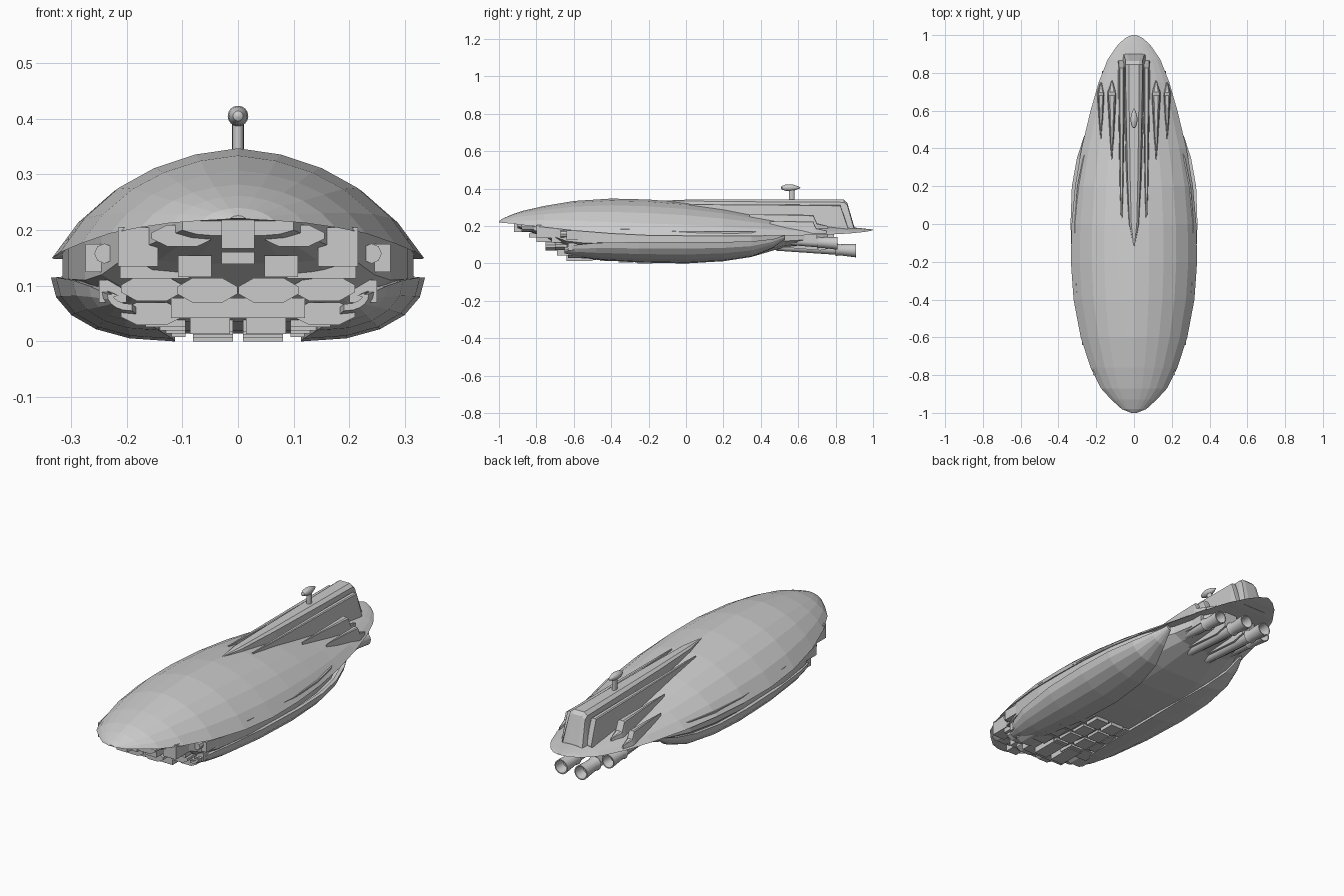
import bpy, bmesh, math
from math import sin, cos, pi


def loft(name, rings, cap=True):
    """Skin a list of closed rings of (x, y, z) points."""
    bm = bmesh.new()
    vs = [[bm.verts.new(p) for p in r] for r in rings]
    n = len(rings[0])
    for a, b in zip(vs, vs[1:]):
        for i in range(n):
            j = (i + 1) % n
            bm.faces.new((a[i], a[j], b[j], b[i]))
    if cap:
        bm.faces.new(vs[0])
        bm.faces.new(vs[-1])
    bmesh.ops.recalc_face_normals(bm, faces=bm.faces)
    me = bpy.data.meshes.new(name)
    bm.to_mesh(me)
    bm.free()
    ob = bpy.data.objects.new(name, me)
    bpy.context.collection.objects.link(ob)
    return ob


def smooth(ob):
    bpy.ops.object.select_all(action='DESELECT')
    ob.select_set(True)
    bpy.context.view_layer.objects.active = ob
    bpy.ops.object.shade_smooth_by_angle(angle=math.radians(35))


def mirror(ob):
    ob.modifiers.new("mirror", 'MIRROR')
    return ob


def lathe_y(name, x, z, prof, n=12, drop=0.0):
    """Turn (y, radius) points about an axis along y; drop lowers it per unit y."""
    y0 = prof[0][0]
    ob = loft(name, [[(x + r * cos(2 * pi * i / n), y, z - drop * (y - y0) + r * sin(2 * pi * i / n))
                      for i in range(n)] for y, r in prof])
    smooth(ob)
    return ob


def block(name, x, z, hw, hh, y0, y1, cut=0.0):
    """Box along y; cut > 0 tapers its sides into an elongated octagon."""
    c, d = hw * cut, hh * cut * 1.4
    prof = [(-hw, -hh + d), (-hw + c, -hh), (hw - c, -hh), (hw, -hh + d),
            (hw, hh - d), (hw - c, hh), (-hw + c, hh), (-hw, hh - d)]
    if not cut:
        prof = [(-hw, -hh), (hw, -hh), (hw, hh), (-hw, hh)]
    return loft(name, [[(x + a, y, z + b) for a, b in prof] for y in (y0, y1)])


# Upper shell: y, half width, rim z, crown z
upper = [(-1, .015, .22, .226), (-.98, .065, .217, .24), (-.93, .12, .213, .262), (-.87, .175, .205, .282),
         (-.76, .23, .194, .307), (-.6, .282, .176, .334), (-.4, .32, .16, .347), (-.2, .334, .15, .342),
         (0, .33, .148, .325), (.2, .312, .148, .296), (.4, .278, .148, .258), (.6, .23, .15, .225),
         (.75, .187, .154, .206), (.87, .14, .16, .195), (.95, .085, .168, .187), (.985, .045, .174, .183),
         (1, .012, .178, .181)]
arc = [(1, 0), (.86, .33), (.67, .62), (.47, .81), (.24, .94), (0, 1)]
arc += [(-a, b) for a, b in arc[-2::-1]] + [(-.9, .12), (.9, .12)]
loft("upper_shell", [[(w * a, y, zr + (zt - zr) * b) for a, b in arc] for y, w, zr, zt in upper])

# Inner hull: y, half width, bottom z, knee z, top z
hull = [(-.9, .1, .19, .2, .235), (-.75, .19, .14, .16, .225), (-.64, .245, .07, .12, .2), (-.55, .275, .035, .11, .19),
        (-.35, .305, .02, .112, .185), (0, .315, .014, .112, .17), (.2, .3, .017, .112, .17), (.35, .27, .035, .115, .17),
        (.53, .19, .088, .12, .17), (.7, .15, .1, .13, .17), (.76, .12, .13, .14, .17)]
loft("inner_hull", [[(w, y, zt), (w, y, zk), (w * .75, y, zb + (zk - zb) * .28), (w * .42, y, zb),
                     (-w * .42, y, zb), (-w * .75, y, zb + (zk - zb) * .28), (-w, y, zk), (-w, y, zt)]
                    for y, w, zb, zk, zt in hull])

# Lower side shells: y, outer x, top z, inner x, bottom z
lower = [(-.65, .235, .085, .19, .055), (-.58, .268, .1, .165, .035), (-.48, .297, .11, .142, .02),
         (-.25, .327, .115, .118, .005), (0, .336, .115, .113, 0), (.2, .329, .115, .125, .012),
         (.35, .302, .118, .155, .035), (.46, .266, .13, .195, .08), (.53, .235, .146, .215, .13)]
ring_n = 5
rings = []
for y, w, zt, xi, zb in lower:
    out = [(xi + (w - xi) * (cos(pi / 2 * i / ring_n)) ** .85, zt - (zt - zb) * sin(pi / 2 * i / ring_n))
           for i in range(ring_n + 1)]
    inner = [(xi + (a - xi) * .9, b + .012) for a, b in out[:0:-1]] + [(w - .02, zt - .002)]
    rings.append([(a, y, b) for a, b in out + inner])
mirror(loft("lower_side_shell", rings))

# Bow machinery: x, z, half width, half height, front y, corner cut
bow = [(.1, .19, .055, .019, -.88, .5), (.18, .17, .036, .035, -.8, 0), (.078, .135, .03, .019, -.8, 0),
       (.24, .15, .034, .025, -.64, 0), (.15, .145, .062, .032, -.72, 0), (.155, .095, .055, .022, -.7, .5),
       (.055, .092, .054, .022, -.75, .5), (.225, .09, .025, .02, -.63, 0), (.155, .05, .055, .02, -.63, .5),
       (.05, .03, .036, .017, -.64, 0), (.06, .06, .06, .018, -.69, 0)]
for x, z, hw, hh, y, cut in bow:
    mirror(block("bow_block", x, z, hw, hh, y, y + .14, cut))
block("bow_centre_block", 0, .193, .03, .026, -.92, -.76)
block("bow_centre_bar", 0, .15, .03, .011, -.84, -.7)
mirror(lathe_y("bow_port", .24, .158, [(-.67, .018), (-.6, .018)], 8))

# Belly panels in a grid behind the bow
for row in range(4):
    for col in range(2):
        block_z = .036 - .006 * row
        mirror(block("belly_panel", .045 + .085 * col, block_z + .008 * col, .036, .018,
                     -.56 + .1 * row, -.48 + .1 * row))


# Dorsal fins: y, half width at base, half width at top, base z, top z
def fin(name, x, secs):
    return loft(name, [[(x - b, y, zb), (x - t, y, zt - t * .3), (x - t * .6, y, zt),
                        (x + t * .6, y, zt), (x + t, y, zt - t * .3), (x + b, y + 0, zb)]
                       for y, b, t, zb, zt in secs])


fin("dorsal_spine", 0, [(-.12, .006, .003, .3, .336), (0, .034, .024, .28, .341), (.25, .045, .034, .24, .341),
                        (.6, .052, .042, .19, .341), (.845, .06, .046, .18, .341), (.862, .061, .044, .18, .325),
                        (.9, .064, .055, .165, .195)])
mirror(fin("dorsal_side_rail", .066, [(.02, .006, .003, .28, .318), (.2, .012, .008, .24, .316),
                                      (.6, .018, .012, .19, .314), (.825, .02, .013, .17, .312),
                                      (.865, .021, .014, .165, .195)]))
mirror(fin("inner_vane", .117, [(.34, .003, .001, .22, .262), (.45, .014, .007, .2, .262), (.68, .026, .018, .17, .26),
                                (.7, .026, .018, .17, .215), (.76, .004, .002, .17, .2)]))
mirror(fin("outer_vane", .175, [(.45, .003, .001, .18, .225), (.55, .013, .007, .17, .226), (.68, .02, .014, .16, .225),
                                (.695, .02, .014, .16, .19), (.75, .004, .002, .16, .175)]))

# Sensor mast and teardrop head
bpy.ops.mesh.primitive_cylinder_add(vertices=12, radius=.011, depth=.08, location=(0, .565, .37))
mast = bpy.context.object
mast.name = "sensor_mast"
mast.scale.y = 1.4
smooth(mast)
head = [(.508, .002), (.512, .009), (.53, .016), (.55, .0185), (.57, .017), (.59, .011), (.605, .005), (.612, .001)]
lathe_y("sensor_head", 0, .405, head, 16)

# Engines: inner long pair and outer short pair, with hollow bells
for name, x, z, y0, y1, r in (("inner_engine", .055, .09, .48, .91, .036), ("outer_engine", .135, .122, .52, .81, .034)):
    prof = [(y0, r * .6), (y1 - .13, r * .75), (y1 - .11, r * .75), (y1 - .11, r * .98), (y1 - .09, r * .82),
            (y1, r), (y1, r * .85), (y1 - .05, r * .65)]
    mirror(lathe_y(name, x, z, prof, 16, .05))
# Engine pylons under the tail
mirror(loft("inner_engine_pylon", [[(.02, y, zb), (.09, y, zb), (.09, y, .165), (.02, y, .165)]
                                   for y, zb in ((.4, .08), (.53, .085), (.72, .07), (.79, .085))]))
mirror(block("outer_engine_pylon", .135, .14, .03, .025, .5, .7))
